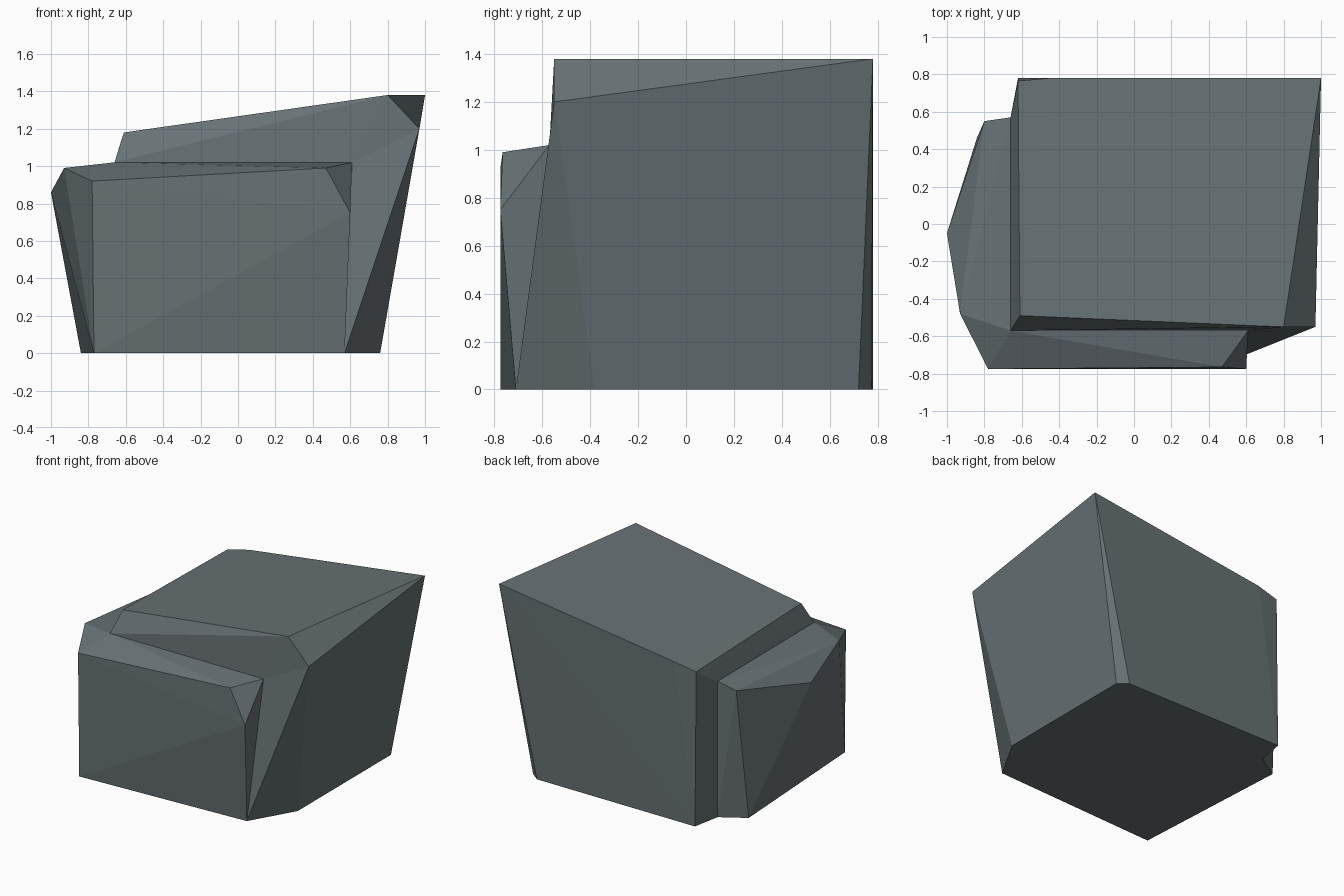
import bpy, bmesh

if "Cube" in bpy.data.objects:
    bpy.data.objects.remove(bpy.data.objects["Cube"])

# Named corner points of the boulder
TALL = {  # tall main block
    "top_front": (0.80, -0.55, 1.38), "top_back": (1.00, 0.78, 1.38),
    "right_front": (0.97, -0.55, 1.20), "top_left": (-0.61, -0.49, 1.18),
    "back_left": (-0.62, 0.765, 1.15), "back_chip": (-0.45, 0.78, 1.185),
    "back_left_foot": (-0.62, 0.78, 0), "right_foot": (0.76, -0.38, 0),
    "back_foot_a": (0.76, 0.72, 0), "back_foot_b": (0.69, 0.775, 0),
}
SEAM = {  # corners shared by the block and the shoulder
    "ledge_left": (-0.66, -0.57, 1.02), "ledge_right": (0.61, -0.57, 1.02),
    "ledge_back": (-0.66, 0.57, 1.015), "ledge_foot": (-0.66, 0.57, 0),
}
FRONT_FOOT = (0.57, -0.71, 0)
LOW = {  # low shoulder wrapping the front and left
    "front_right": (0.60, -0.775, 0.75), "front_chip": (0.47, -0.765, 0.99),
    "front_left": (-0.78, -0.775, 0.92), "front_left_foot": (-0.77, -0.775, 0),
    "left_top": (-0.93, -0.48, 0.99), "left_tip": (-1.00, -0.05, 0.86),
    "left_back": (-0.80, 0.55, 0.975), "left_foot": (-0.84, 0.46, 0),
}


def add_hull(bm, points, seam):
    """Convex chunk, left open where every corner lies on the seam."""
    verts = [bm.verts.new(p) for p in points]
    inner = {v for v, p in zip(verts, points) if p in seam}
    bmesh.ops.convex_hull(bm, input=verts)
    own = set(verts)
    hidden = [f for f in bm.faces
              if f.verts[0] in own and all(v in inner for v in f.verts)]
    bmesh.ops.delete(bm, geom=hidden, context='FACES')


bm = bmesh.new()
shared = list(SEAM.values())
joint = set(shared) | {FRONT_FOOT, TALL["right_front"], TALL["right_foot"]}

# Main block and shoulder
add_hull(bm, list(TALL.values()) + shared, joint)
add_hull(bm, list(LOW.values()) + shared + [FRONT_FOOT], joint)

# Slanted facets closing the gap at the front right corner
fan = [SEAM["ledge_right"], TALL["right_front"], TALL["right_foot"], SEAM["ledge_foot"]]
for a, b in zip(fan, fan[1:]):
    bm.faces.new([bm.verts.new(p) for p in (FRONT_FOOT, a, b)])

bmesh.ops.remove_doubles(bm, verts=bm.verts[:], dist=0.001)
bmesh.ops.delete(bm, geom=[v for v in bm.verts if not v.link_faces], context='VERTS')
bmesh.ops.recalc_face_normals(bm, faces=bm.faces[:])

mesh = bpy.data.meshes.new("boulder")
bm.to_mesh(mesh)
bm.free()

# Slate grey stone
stone = bpy.data.materials.new("slate_grey")
stone.diffuse_color = (0.135, 0.165, 0.175, 1)
stone.use_nodes = True
stone.node_tree.nodes["Principled BSDF"].inputs["Base Color"].default_value = stone.diffuse_color
mesh.materials.append(stone)
boulder = bpy.data.objects.new("boulder", mesh)
bpy.context.collection.objects.link(boulder)
